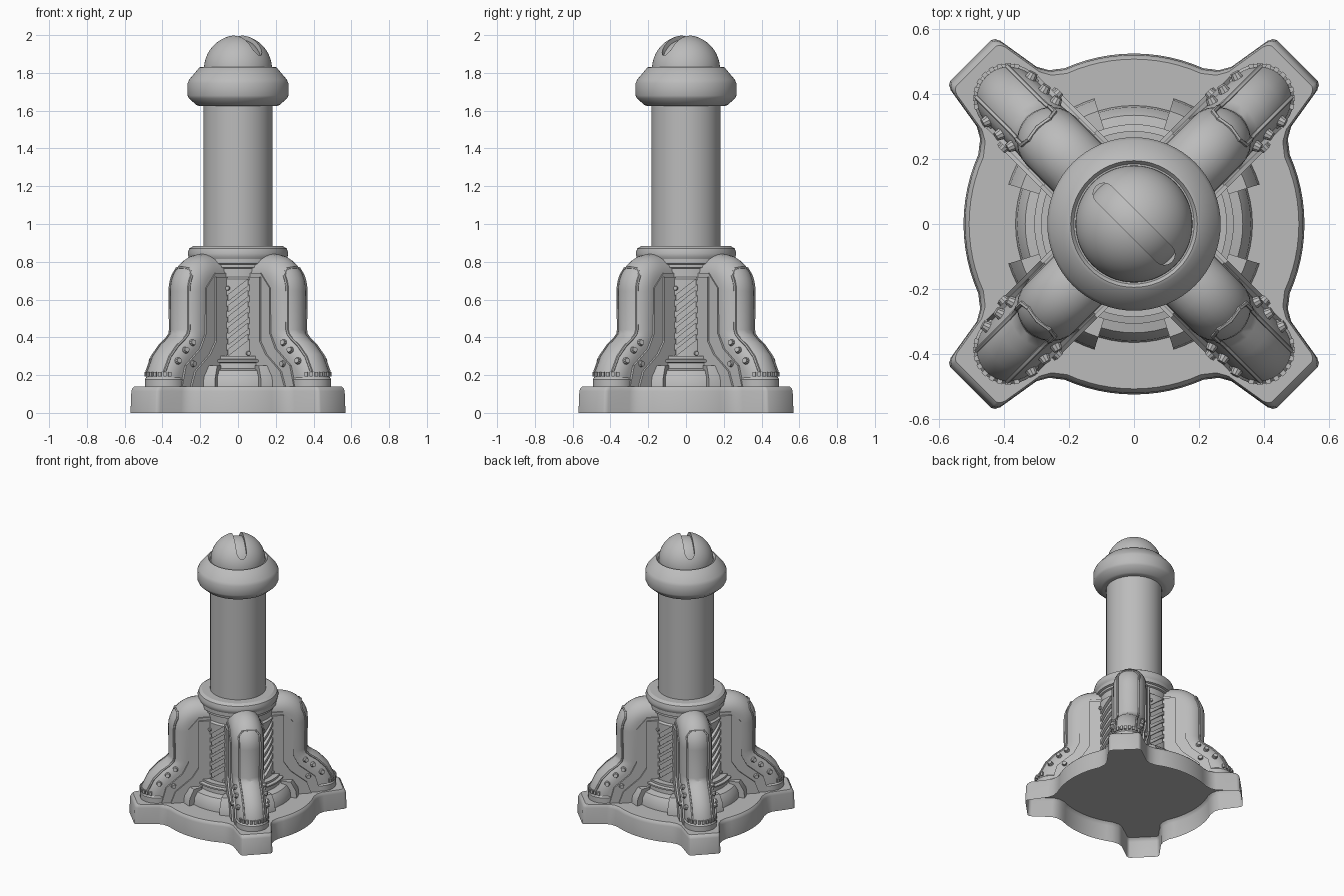
import bpy, bmesh
from math import sin, cos, radians, pi
from mathutils import Matrix, Vector

cube = bpy.data.objects.get("Cube")
if cube:
    bpy.data.objects.remove(cube)

grey = bpy.data.materials.new("grey_metal")
grey.use_nodes = True
grey.diffuse_color = (0.5, 0.5, 0.5, 1)
grey.node_tree.nodes["Principled BSDF"].inputs["Base Color"].default_value = (0.5, 0.5, 0.5, 1)
made = []


def finish(bm, name):
    bmesh.ops.remove_doubles(bm, verts=bm.verts, dist=1e-5)
    bmesh.ops.recalc_face_normals(bm, faces=bm.faces)
    mesh = bpy.data.meshes.new(name)
    bm.to_mesh(mesh)
    bm.free()
    mesh.materials.append(grey)
    ob = bpy.data.objects.new(name, mesh)
    bpy.context.collection.objects.link(ob)
    made.append(ob)
    return ob


def lathe(name, profile, start=0, sweep=360, steps=64):
    """Spin an (r, z) profile round the z axis; partial sweeps are capped."""
    bm = bmesh.new()
    rot = Matrix.Rotation(radians(start), 3, 'Z')
    vs = [bm.verts.new(rot @ Vector((r, 0, z))) for r, z in profile]
    es = [bm.edges.new(p) for p in zip(vs, vs[1:])]
    if sweep < 360:
        es.append(bm.edges.new((vs[-1], vs[0])))
    bmesh.ops.spin(bm, geom=vs + es, axis=(0, 0, 1), cent=(0, 0, 0),
                   angle=radians(sweep), steps=steps)
    bmesh.ops.remove_doubles(bm, verts=bm.verts, dist=1e-5)
    if sweep < 360:
        bmesh.ops.holes_fill(bm, edges=[e for e in bm.edges if e.is_boundary], sides=0)
    return finish(bm, name)


def prism(bm, outline, depth, matrix):
    """Extrude a flat outline along its local z, centred on the outline plane."""
    rings = [[bm.verts.new(matrix @ Vector((x, y, s * depth / 2))) for x, y in outline]
             for s in (-1, 1)]
    bm.faces.new(rings[0][::-1])
    bm.faces.new(rings[1])
    n = len(outline)
    for i in range(n):
        j = (i + 1) % n
        bm.faces.new((rings[0][i], rings[0][j], rings[1][j], rings[1][i]))


def stadium(half, r, n=8):
    right = [(half - r + r * cos(a), r * sin(a))
             for a in (-pi / 2 + pi * i / n for i in range(n + 1))]
    return right + [(-x, -y) for x, y in right]


def cut(target, cutter):
    cutter.hide_render = True
    mod = target.modifiers.new("cut", 'BOOLEAN')
    mod.operation = 'DIFFERENCE'
    mod.solver = 'EXACT'
    mod.object = cutter
    bpy.context.view_layer.objects.active = target
    bpy.ops.object.modifier_apply(modifier=mod.name)
    made.remove(cutter)
    bpy.data.objects.remove(cutter)


def bolt(bm, pos, direction, r, h):
    m = Matrix.Translation(pos) @ direction.to_track_quat('Z', 'Y').to_matrix().to_4x4()
    bmesh.ops.create_cone(bm, cap_ends=True, segments=10, radius1=r, radius2=r * 0.7,
                          depth=h, matrix=m)


# Base: round plate with four lobes, open underneath
lobe = [(0.503, 0.172), (0.52, 0.15), (0.555, 0.13), (0.69, 0.108), (0.705, 0.1), (0.711, 0.09)]
lobe = [(u, -v) for u, v in lobe] + lobe[::-1]
outline = []
for k in range(4):
    for i in range(13):
        a = radians(-24 + 4 * i + 90 * k)
        outline.append((0.525 * cos(a), 0.525 * sin(a)))
    a = radians(45 + 90 * k)
    outline += [(u * cos(a) - v * sin(a), u * sin(a) + v * cos(a)) for u, v in lobe]
bm = bmesh.new()
rings = [[bm.verts.new((x * s, y * s, z)) for x, y in outline]
         for z, s in ((0, 1), (0.115, 0.992), (0.13, 0.983), (0.14, 0.967))]
for lo, hi in zip(rings, rings[1:]):
    for i in range(len(lo)):
        j = (i + 1) % len(lo)
        bm.faces.new((lo[i], lo[j], hi[j], hi[i]))
bm.faces.new(rings[-1])
finish(bm, "base_plate")

# Stepped plinth and its four raised sectors
lathe("plinth", [(0, 0.14), (0.365, 0.14), (0.36, 0.19), (0.335, 0.225), (0.29, 0.235),
                 (0.288, 0.265), (0.307, 0.27), (0.307, 0.28), (0.286, 0.285),
                 (0.286, 0.3), (0, 0.3)])
for k in range(4):
    lathe("plinth_sector", [(0.28, 0.14), (0.405, 0.14), (0.4, 0.19), (0.365, 0.25),
                            (0.3, 0.25)], 17.5 + 90 * k, 55, 12)

# Slotted body
body = lathe("body", [(0, 0.2), (0.245, 0.2), (0.245, 0.71), (0.232, 0.72), (0.232, 0.765),
                      (0.242, 0.77), (0.242, 0.785), (0.255, 0.79), (0.255, 0.82), (0, 0.82)], steps=96)
slots, pins = bmesh.new(), bmesh.new()
for k in range(4):
    turn = Matrix.Rotation(k * pi / 2, 4, 'Z')
    face = turn @ Matrix.Translation((0, -0.25, 0)) @ Matrix.Rotation(pi / 2, 4, 'X')
    for i in range(6):
        m = face @ Matrix.Translation((0, 0.36 + 0.058 * i, 0)) @ Matrix.Rotation(radians(38), 4, 'Z')
        prism(slots, stadium(0.08, 0.013), 0.06, m)
    for x, z in ((-0.055, 0.66), (0.055, 0.315)):
        bolt(pins, turn @ Vector((x, -0.24, z)), turn @ Vector((x, -0.24, 0)), 0.015, 0.02)
cut(body, finish(slots, "slot_cutter"))
finish(pins, "body_pins")

# Collar, column and head
lathe("collar", [(0, 0.8), (0.245, 0.8), (0.262, 0.825), (0.266, 0.845), (0.258, 0.87),
                 (0.238, 0.883), (0, 0.883)])
lathe("column", [(0, 0.86), (0.183, 0.86), (0.183, 1.65), (0, 1.65)])
lathe("head_ring", [(0, 1.625), (0.205, 1.625), (0.22, 1.63), (0.26, 1.665), (0.267, 1.68),
                    (0.267, 1.745), (0.258, 1.765), (0.205, 1.828), (0.195, 1.832),
                    (0.185, 1.82), (0, 1.82)])


def dome_profile(r):
    arc = [(r * cos(i * pi / 32), 1.82 + r * sin(i * pi / 32)) for i in range(16)]
    return [(0, 1.8), (r, 1.8)] + arc + [(0, 1.82 + r)]


dome = lathe("dome", dome_profile(0.18))
bm = bmesh.new()
prism(bm, stadium(0.165, 0.033), 0.3,
      Matrix.Translation((0, 0, 2.0)) @ Matrix.Rotation(radians(-45), 4, 'Z'))
cut(dome, finish(bm, "groove_cutter"))
lathe("dome_core", dome_profile(0.157))

# Leg, built along +x: path of (x, z, outward angle, half width)
path = [(0.15, 0.735, 90, 0.106)]
path += [(0.27 + 0.09 * cos(radians(a)), 0.645 + 0.09 * sin(radians(a)), a, 0.106)
         for a in range(90, -1, -10)]
path += [(0.36, 0.44, 0, 0.104), (0.37, 0.40, 12, 0.102), (0.405, 0.355, 28, 0.1),
         (0.46, 0.31, 40, 0.1), (0.515, 0.255, 35, 0.1), (0.545, 0.2, 12, 0.1),
         (0.55, 0.14, 0, 0.1)]


def on_leg(station, around, lift=0.0):
    """Point and direction on the leg surface at an angle round its path."""
    u, z, tilt, w = station
    t, a = radians(tilt), radians(around)
    d = Vector((cos(t) * cos(a), sin(a), sin(t) * cos(a)))
    return Vector((u, 0, z)) + d * (w + lift), d


bm = bmesh.new()
rows = []
for st in path:
    pts = [on_leg(st, a)[0] for a in range(-90, 91, 15)]
    back = Vector((cos(radians(st[2])), 0, sin(radians(st[2])))) * -0.085
    pts = [pts[0] + back] + pts + [pts[-1] + back]
    rows.append([bm.verts.new((p.x, p.y, max(p.z, 0.14))) for p in pts])
for r0, r1 in zip(rows, rows[1:]):
    for i in range(len(r0)):
        j = (i + 1) % len(r0)
        bm.faces.new((r0[i], r0[j], r1[j], r1[i]))
bm.faces.new(rows[0])
leg_parts = [finish(bm, "leg")]

# Side housing behind the leg pipe, with a wider inner step
upright = Matrix.Rotation(pi / 2, 4, 'X')
bm = bmesh.new()
prism(bm, [(0.2, 0.14), (0.2, 0.74), (0.28, 0.74), (0.35, 0.66), (0.35, 0.42), (0.39, 0.34),
           (0.5, 0.25), (0.53, 0.14)], 0.226, upright)
prism(bm, [(0.2, 0.14), (0.2, 0.72), (0.285, 0.72), (0.285, 0.38), (0.33, 0.31),
           (0.44, 0.22), (0.47, 0.14)], 0.25, upright)
leg_parts.append(finish(bm, "leg_housing"))

# Raised trim that frames the outer face of the leg
side = path[7:-1]
loop = [on_leg(s, -42)[0] for s in side[::-1]]
loop += [on_leg(path[6], a)[0] for a in (-25, 0, 25)]
loop += [on_leg(s, 42)[0] for s in side]
curve = bpy.data.curves.new("trim_path", 'CURVE')
curve.dimensions = '3D'
curve.bevel_depth = 0.008
curve.bevel_resolution = 1
spline = curve.splines.new('POLY')
spline.points.add(len(loop) - 1)
for p, q in zip(spline.points, loop):
    p.co = (*q, 1)
helper = bpy.data.objects.new("trim_path", curve)
bpy.context.collection.objects.link(helper)
bpy.context.view_layer.update()
bm = bmesh.new()
bm.from_mesh(helper.to_mesh())
bpy.data.objects.remove(helper)
leg_parts.append(finish(bm, "leg_trim"))

# Bolts, foot collar and foot ribs
bm = bmesh.new()
for st in path[-5:-2]:
    for around in (-70, 70):
        bolt(bm, *on_leg(st, around, 0.006), 0.02, 0.024)
for s in (-1, 1):
    bolt(bm, Vector((0.45, s * 0.116, 0.26)), Vector((0, s, 0)), 0.02, 0.024)
for a in range(-60, 61, 15):
    m = Matrix.Translation((0.548, 0, 0.205)) @ Matrix.Rotation(radians(a), 4, 'Z')
    m = m @ Matrix.Translation((0.1, 0, 0)) @ Matrix.Diagonal((0.016, 0.016, 0.025, 1))
    bmesh.ops.create_cube(bm, size=1, matrix=m)
leg_parts.append(finish(bm, "leg_bolts"))
foot = lathe("foot_collar", [(0, 0.14), (0.108, 0.14), (0.108, 0.178), (0.1, 0.188), (0, 0.188)], steps=24)
foot.data.transform(Matrix.Translation((0.545, 0, 0)))
leg_parts.append(foot)

# Smooth shading with sharp edges kept
bpy.ops.object.select_all(action='DESELECT')
for ob in made:
    ob.select_set(True)
bpy.context.view_layer.objects.active = made[0]
bpy.ops.object.shade_smooth_by_angle(angle=radians(32))

# Four legs on the diagonals
for part in leg_parts:
    for k in range(4):
        ob = part if k == 0 else part.copy()
        if k:
            bpy.context.collection.objects.link(ob)
        ob.rotation_euler.z = radians(45 + 90 * k)
